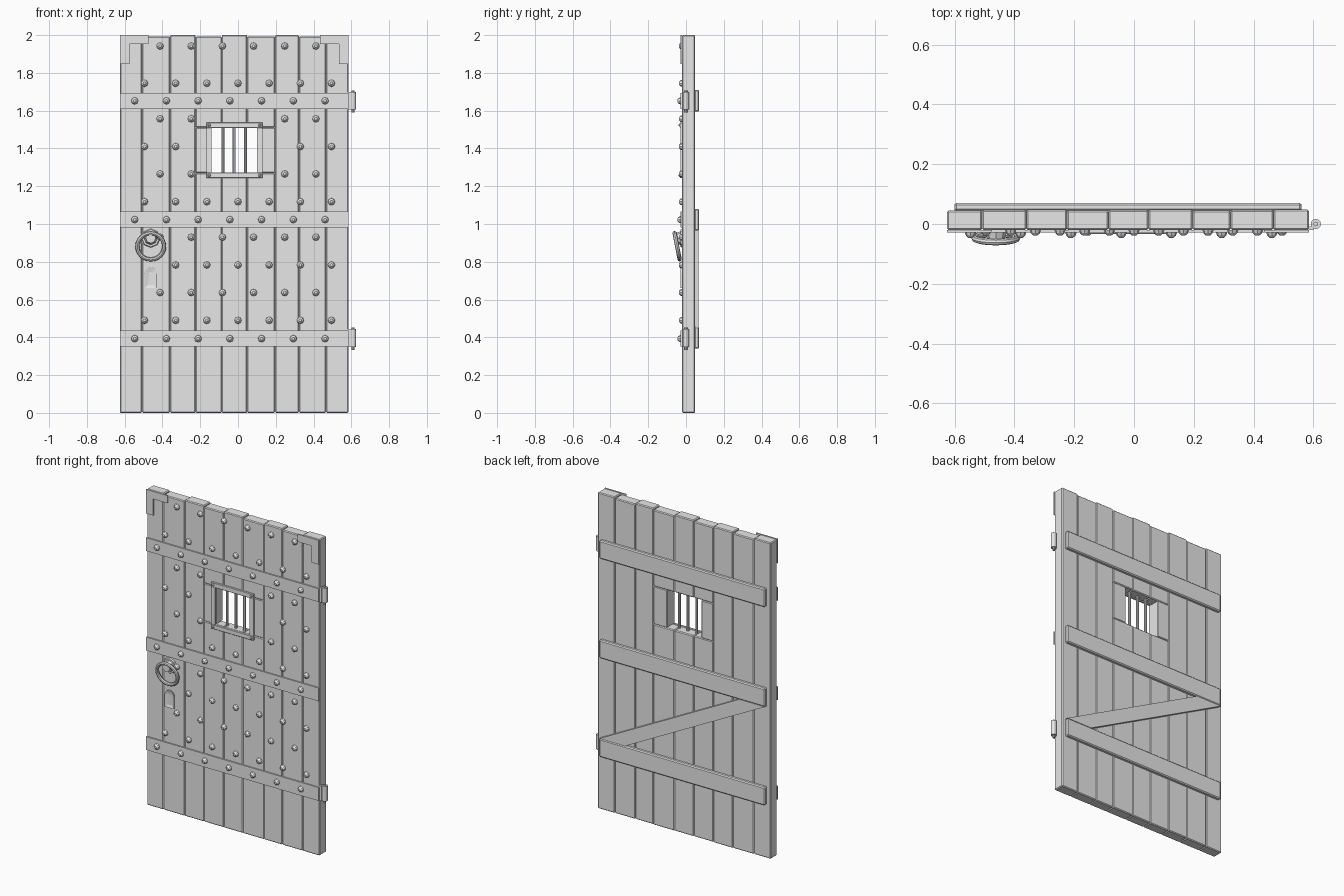
import bpy, bmesh, math
from mathutils import Matrix, Vector

cube = bpy.data.objects.get("Cube")
if cube:
    bpy.data.objects.remove(cube, do_unlink=True)

GREY = (0.8, 0.8, 0.8, 1)
mat = bpy.data.materials.new("plain grey")
mat.use_nodes = True
mat.diffuse_color = GREY
mat.node_tree.nodes["Principled BSDF"].inputs["Base Color"].default_value = GREY

FRONT, BACK = -0.02, 0.047      # plank faces
IRON = -0.028                   # front of the iron straps
LEFT, RIGHT = -0.625, 0.585


def finish(name, bm):
    bmesh.ops.recalc_face_normals(bm, faces=bm.faces)
    mesh = bpy.data.meshes.new(name)
    bm.to_mesh(mesh)
    bm.free()
    mesh.materials.append(mat)
    obj = bpy.data.objects.new(name, mesh)
    bpy.context.collection.objects.link(obj)
    return obj


def box(name, x, y, z, bevel=0.0):
    """Box from (min, max) ranges, with optional chamfers."""
    bm = bmesh.new()
    size = Matrix.Diagonal((x[1] - x[0], y[1] - y[0], z[1] - z[0], 1))
    centre = Vector((sum(x) / 2, sum(y) / 2, sum(z) / 2))
    bmesh.ops.create_cube(bm, size=1, matrix=Matrix.Translation(centre) @ size)
    if bevel:
        bmesh.ops.bevel(bm, geom=bm.edges[:], offset=bevel, segments=1, affect='EDGES')
    return finish(name, bm)


def prism(name, outline, y0, y1, slot=0.0):
    """Extrude an (x, z) outline from y0 back to y1, with optional sunk centre."""
    bm = bmesh.new()
    face = bm.faces.new([bm.verts.new((x, y1, z)) for x, z in outline])
    out = bmesh.ops.extrude_face_region(bm, geom=[face])["geom"]
    bmesh.ops.translate(bm, vec=(0, y0 - y1, 0),
                        verts=[v for v in out if isinstance(v, bmesh.types.BMVert)])
    if slot:
        bmesh.ops.recalc_face_normals(bm, faces=bm.faces)
        front = [f for f in out if isinstance(f, bmesh.types.BMFace)]
        bmesh.ops.inset_region(bm, faces=front, thickness=slot, depth=-0.005)
    return finish(name, bm)


def add_cone(bm, centre, r1, r2, depth, sides, along_y=False):
    turn = Matrix.Rotation(math.pi / 2, 4, 'X') if along_y else Matrix()
    bmesh.ops.create_cone(bm, cap_ends=True, segments=sides, radius1=r1, radius2=r2,
                          depth=depth, matrix=Matrix.Translation(centre) @ turn)


def studs(name, points, surface, r=0.019, height=0.018):
    """Faceted nail heads: a tapered skirt with a smaller crown."""
    bm = bmesh.new()
    for x, z in points:
        low = height * 0.6
        add_cone(bm, (x, surface - low / 2, z), r, r * 0.8, low, 8, True)
        add_cone(bm, (x, surface - low - height * 0.2, z), r * 0.8, r * 0.4, height * 0.4, 8, True)
    return finish(name, bm)


# Planks; those crossing the window are split above, beside and below it
seams = [LEFT, -0.508, -0.36, -0.224, -0.086, 0.048, 0.196, 0.323, 0.466, RIGHT]
WIN_X, WIN_Z = (-0.14, 0.10), (1.27, 1.51)
for i, (a, b) in enumerate(zip(seams, seams[1:])):
    top = 2.0 if i % 2 == 0 else 1.993
    shift = 0.0015 * (i % 3 - 1)
    y = (FRONT, BACK + shift)
    if 3 <= i <= 5:
        box(f"plank_{i}_lower", (a, b), y, (0, WIN_Z[0]), 0.005)
        box(f"plank_{i}_upper", (a, b), y, (WIN_Z[1], top), 0.005)
    else:
        box(f"plank_{i}", (a, b), y, (0, top), 0.005)
box("window_side_right", (seams[3], WIN_X[0]), (FRONT, BACK), WIN_Z, 0.004)
box("window_side_left", (WIN_X[1], seams[6]), (FRONT, BACK), WIN_Z, 0.004)

# Window frame, rivets and bars
frame_x = (-0.167, 0.13)
for name, z in (("bottom", (1.244, 1.272)), ("top", (1.508, 1.538))):
    box(f"window_frame_{name}", frame_x, (-0.033, FRONT), z, 0.002)
for name, x in (("right", (frame_x[0], WIN_X[0])), ("left", (WIN_X[1], frame_x[1]))):
    box(f"window_frame_{name}", x, (-0.03, FRONT), WIN_Z)
studs("window_rivets", [(x, z) for x in (-0.152, 0.115) for z in (1.258, 1.523)],
      -0.033, 0.008, 0.006)
bm = bmesh.new()
for k in (1, 2, 3):
    x = WIN_X[0] + k * (WIN_X[1] - WIN_X[0]) / 4
    add_cone(bm, (x, 0.008, sum(WIN_Z) / 2), 0.008, 0.008, 0.26, 8)
finish("window_bars", bm)

# Iron straps and their studs
straps = (0.393, 1.023, 1.652)
for i, z in enumerate(straps):
    box(f"strap_{i}", (LEFT, RIGHT), (IRON, FRONT), (z - 0.042, z + 0.042))
studs("strap_studs", [(-0.547 + 0.168 * k, z) for z in straps for k in range(7)], IRON)

# Staggered plank studs, leaving room for the window and the lock
points = []
for i, z in enumerate((1.942, 1.745, 1.557, 1.41, 1.265, 1.118, 0.93, 0.783, 0.637, 0.49)):
    count = 6 + i % 2
    for k in range(count):
        x = 0.165 * (k - (count - 1) / 2)
        by_window = 1.2 < z < 1.6 and abs(x) < 0.2
        by_lock = 0.7 < z < 0.8 and x < -0.4
        if not (by_window or by_lock):
            points.append((x, z))
studs("plank_studs", points, FRONT)

# Top corner brackets
for name, edge, s in (("right", LEFT, 1), ("left", RIGHT, -1)):
    shape = [(0, 2), (0.15, 2), (0.15, 1.952), (0.05, 1.952), (0.05, 1.847), (0, 1.847)]
    prism(f"corner_bracket_{name}", [(edge + s * x, z) for x, z in shape], IRON, FRONT)

# Hinges on the left edge
for i, (z0, z1) in enumerate(((0.35, 0.445), (1.606, 1.7))):
    bm = bmesh.new()
    add_cone(bm, (0.608, 0, (z0 + z1) / 2), 0.017, 0.017, z1 - z0, 12)
    add_cone(bm, (0.608, 0, (z0 + z1) / 2 - 0.005), 0.008, 0.008, z1 - z0 + 0.022, 8)
    finish(f"hinge_{i}", bm)
    box(f"hinge_leaf_{i}", (0.58, 0.6), (-0.02, -0.008), (z0, z1))

# Back ledges and the diagonal brace
for i, (z0, z1) in enumerate(((0.34, 0.455), (0.965, 1.08), (1.595, 1.71))):
    box(f"back_ledge_{i}", (-0.6, 0.56), (0.044, 0.07), (z0, z1), 0.006)
prism("diagonal_brace", [(0.56, 0.455), (0.38, 0.455), (-0.6, 0.965), (-0.42, 0.965)],
      0.044, 0.067)

# Ring handle, leaning out at the top from its boss
RING_X = -0.462
bm = bmesh.new()
add_cone(bm, (RING_X, -0.024, 0.925), 0.05, 0.046, 0.008, 8, True)
add_cone(bm, (RING_X, -0.044, 0.925), 0.036, 0.026, 0.034, 8, True)
finish("ring_boss", bm)
bpy.ops.mesh.primitive_torus_add(major_segments=24, minor_segments=8, major_radius=0.071,
                                 minor_radius=0.011, location=(RING_X, -0.047, 0.882),
                                 rotation=(math.radians(90 + 11), 0, 0))
ring = bpy.context.object
ring.name = "ring_handle"
ring.data.materials.append(mat)
bpy.ops.object.shade_smooth_by_angle()

# Arched keyhole plate with a sunk slot
arch = [(RING_X + 0.032 * math.cos(a), 0.738 + 0.032 * math.sin(a))
        for a in [math.pi * k / 8 for k in range(9)]]
prism("keyhole_plate", arch + [(RING_X - 0.032, 0.66), (RING_X + 0.032, 0.66)],
      -0.028, FRONT, 0.023)
